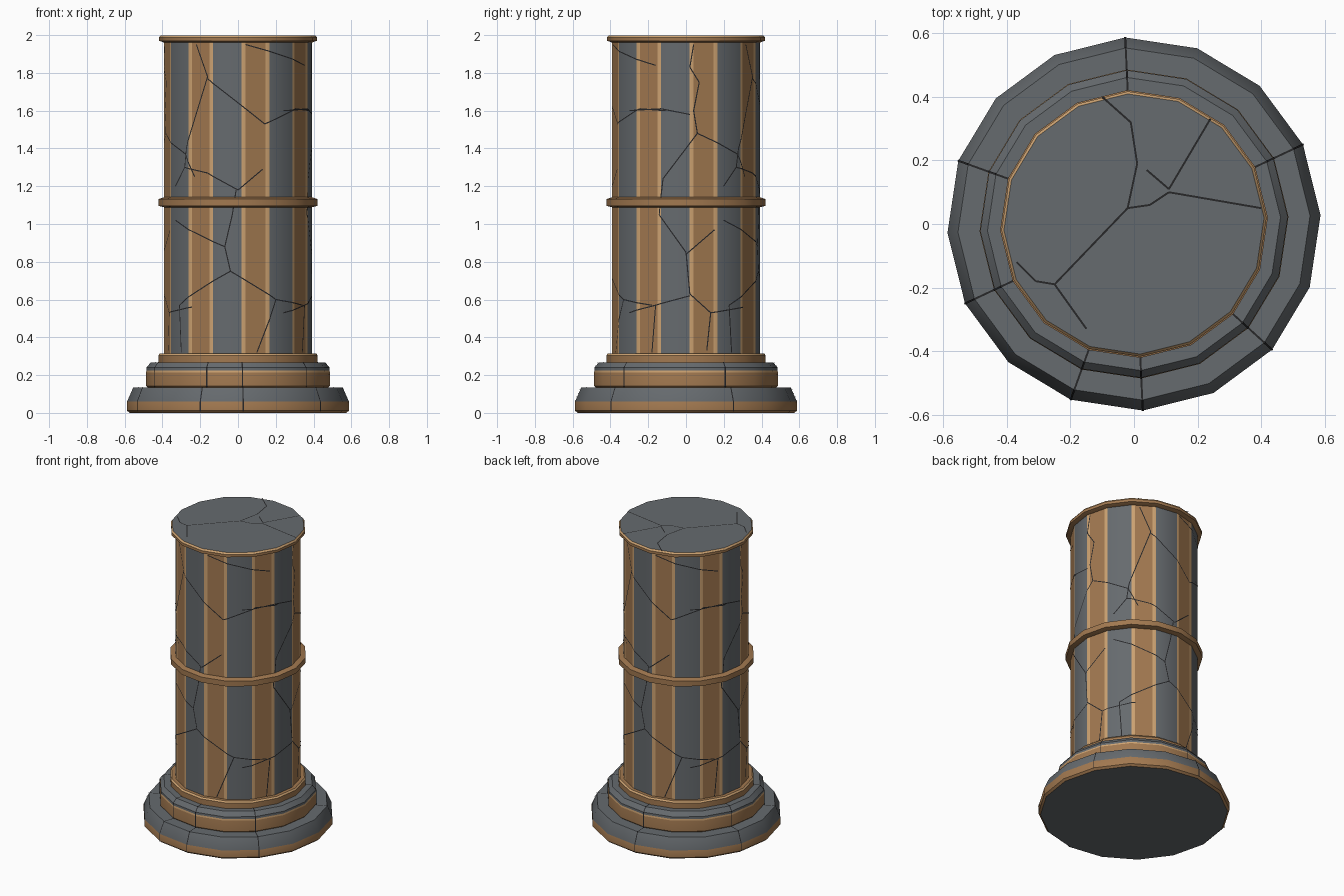
import bpy, math
from mathutils import Vector

if "Cube" in bpy.data.objects:
    bpy.data.objects.remove(bpy.data.objects["Cube"])

SIDES = 16
STEP = 2 * math.pi / SIDES
OFF = math.radians(2.7)          # small twist of the sixteen-sided section

def mat(name, col):
    m = bpy.data.materials.new(name)
    m.diffuse_color = (*col, 1)
    m.use_nodes = True
    m.node_tree.nodes["Principled BSDF"].inputs["Base Color"].default_value = m.diffuse_color
    return m

MATS = [mat("slate grey", (0.132, 0.145, 0.156)),
        mat("bronze", (0.36, 0.19, 0.08)),
        mat("light bronze edge", (0.62, 0.37, 0.17)),
        mat("crack black", (0.02, 0.02, 0.022))]
GREY, BRONZE, EDGE, CRACK = range(4)

def make(name, verts, faces, ids, smooth=True):
    me = bpy.data.meshes.new(name)
    me.from_pydata(verts, [], faces)
    for m in MATS:
        me.materials.append(m)
    for p, i in zip(me.polygons, ids):
        p.material_index = i
        p.use_smooth = smooth
    if smooth:
        me.set_sharp_from_angle(angle=math.radians(30))
    ob = bpy.data.objects.new(name, me)
    bpy.context.collection.objects.link(ob)
    return ob

def ring_points(fluted):
    """Unit cross-section points, with the colour of the panel that follows each."""
    pts, cols = [], []
    for i in range(SIDES):
        a, b = [Vector((math.cos(OFF + k * STEP), math.sin(OFF + k * STEP))) for k in (i, i + 1)]
        panel = [(0, GREY)]
        if fluted and i % 2 == 0:
            panel = [(0, EDGE), (0.14, BRONZE), (0.86, EDGE)]
        for t, c in panel:
            pts.append(a.lerp(b, t))
            cols.append(c)
    return pts, cols

def lathe(name, profile, cols, bottom=GREY, top=GREY, fluted=False):
    """profile: (radius, z) upward; cols: one colour per band."""
    ring, panel = ring_points(fluted)
    n = len(ring)
    verts = [(p.x * r, p.y * r, z) for r, z in profile for p in ring]
    faces, ids = [], []
    for k in range(len(profile) - 1):
        for i in range(n):
            j = (i + 1) % n
            faces.append((k * n + i, k * n + j, (k + 1) * n + j, (k + 1) * n + i))
            ids.append(panel[i] if fluted else cols[k])
    faces += [tuple(reversed(range(n))), tuple(range((len(profile) - 1) * n, len(profile) * n))]
    ids += [bottom, top]
    return make(name, verts, faces, ids)

# Stepped base
lathe("plinth", [(0.575, 0), (0.588, 0.012), (0.588, 0.06), (0.555, 0.135)],
      [BRONZE, BRONZE, GREY])
lathe("base_drum", [(0.475, 0.13), (0.487, 0.142), (0.487, 0.215), (0.485, 0.225), (0.485, 0.24), (0.462, 0.268)],
      [BRONZE, BRONZE, EDGE, GREY, GREY])
lathe("shaft_collar", [(0.422, 0.262), (0.422, 0.305), (0.414, 0.315)],
      [BRONZE, EDGE], top=BRONZE)

# Striped shaft with its bands
lathe("shaft", [(0.391, 0.31), (0.391, 1.97)], [GREY], fluted=True)
lathe("middle_band", [(0.39, 1.088), (0.422, 1.096), (0.422, 1.132), (0.39, 1.142)],
      [BRONZE] * 3, BRONZE, BRONZE)
lathe("top_band", [(0.39, 1.96), (0.418, 1.97), (0.418, 1.988), (0.410, 1.999)],
      [BRONZE, BRONZE, EDGE], BRONZE, GREY)

# Cracks: thin ribbons lying on the surfaces
cv, cf = [], []

def ribbon(a, b, normal, w=0.003):
    side = normal.cross(b - a)
    if side.length < 1e-6:
        return
    side = side.normalized() * w
    n = len(cv)
    cv.extend([a - side, a + side, b + side, b - side])
    cf.append((n + 3, n + 2, n + 1, n))

def facet_point(th, z, mid, R=0.3925):
    r = R * math.cos(STEP / 2) / math.cos(th - mid)
    return Vector((r * math.cos(th), r * math.sin(th), z))

def shaft_crack(path, heading):
    """path: (sideways, z) as seen face-on from the heading angle."""
    pts = [(heading + math.asin(max(-1, min(1, x / 0.385))), z) for x, z in path]
    for (t0, z0), (t1, z1) in zip(pts, pts[1:]):
        lo, hi = sorted((t0, t1))
        cuts = [OFF + k * STEP for k in range(-SIDES, 2 * SIDES)]
        ths = [lo] + [c for c in cuts if lo < c < hi] + [hi]
        for a, b in zip(ths, ths[1:]):
            mid = OFF + (math.floor(((a + b) / 2 - OFF) / STEP) + 0.5) * STEP
            za, zb = (z0, z1) if hi == lo else [z0 + (z1 - z0) * (t - t0) / (t1 - t0) for t in (a, b)]
            ribbon(facet_point(a, za, mid), facet_point(b, zb, mid),
                   Vector((math.cos(mid), math.sin(mid), 0)))

FRONT = [[(-0.22, 1.95), (-0.16, 1.78), (-0.27, 1.4), (-0.28, 1.3), (-0.33, 1.2)],
         [(-0.16, 1.77), (0.14, 1.53), (0.3, 1.61), (0.37, 1.6)],
         [(0.13, 1.29), (0, 1.18), (-0.16, 1.27), (-0.28, 1.3)],
         [(-0.01, 1.18), (-0.03, 1.05), (-0.07, 0.88), (-0.04, 0.75), (-0.31, 0.57), (-0.3, 0.32)],
         [(-0.07, 0.88), (-0.33, 1.02)],
         [(-0.04, 0.75), (0.2, 0.6), (0.34, 0.57)],
         [(0.2, 0.6), (0.1, 0.32)],
         [(0.04, 1.95), (0.35, 1.84)]]
SIDE = [[(0.04, 1.95), (0.02, 1.83), (0.07, 1.75), (0.04, 1.6), (0.06, 1.48), (0.27, 1.37), (0.31, 1.25)],
        [(-0.3, 1.6), (-0.13, 1.61), (0.02, 1.58)],
        [(0.06, 1.48), (-0.12, 1.24), (-0.14, 1.05), (0, 0.85), (0.02, 0.63), (0.13, 0.53), (0.3, 0.56)],
        [(0, 0.84), (0.15, 0.97)],
        [(0.02, 0.62), (-0.16, 0.57), (-0.3, 0.53)],
        [(-0.16, 0.57), (-0.18, 0.32)],
        [(0.13, 0.53), (0.11, 0.33)]]
for group, heading in ((FRONT, -90), (SIDE, 0), (FRONT, 90), (SIDE, 180)):
    for path in group:
        shaft_crack(path, math.radians(heading))

# Cracks across the top face
TOP = [[(-0.1, 0.4), (-0.01, 0.32), (0.01, 0.19), (-0.02, 0.05), (-0.25, -0.19), (-0.15, -0.33)],
       [(-0.02, 0.05), (0.05, 0.06), (0.11, 0.1), (0.4, 0.05)],
       [(0.04, 0.17), (0.11, 0.11), (0.24, 0.33)],
       [(-0.25, -0.19), (-0.31, -0.18), (-0.37, -0.12)]]
for path in TOP:
    for a, b in zip(path, path[1:]):
        ribbon(Vector((*a, 2.0)), Vector((*b, 2.0)), Vector((0, 0, 1)))

# Cracks running up the base steps, kept at facet corners
for k in (1, 4, 7, 9, 11, 12, 14):
    d = Vector((math.cos(OFF + k * STEP), math.sin(OFF + k * STEP), 0))
    path = [(0.59, 0.01), (0.59, 0.06), (0.557, 0.137), (0.488, 0.137), (0.488, 0.24), (0.464, 0.27), (0.42, 0.27)]
    pts = [d * r + Vector((0, 0, z)) for r, z in path]
    for a, b in zip(pts, pts[1:]):
        ribbon(a, b, d + Vector((0, 0, 0.9)))

make("cracks", cv, cf, [CRACK] * len(cf), smooth=False)
